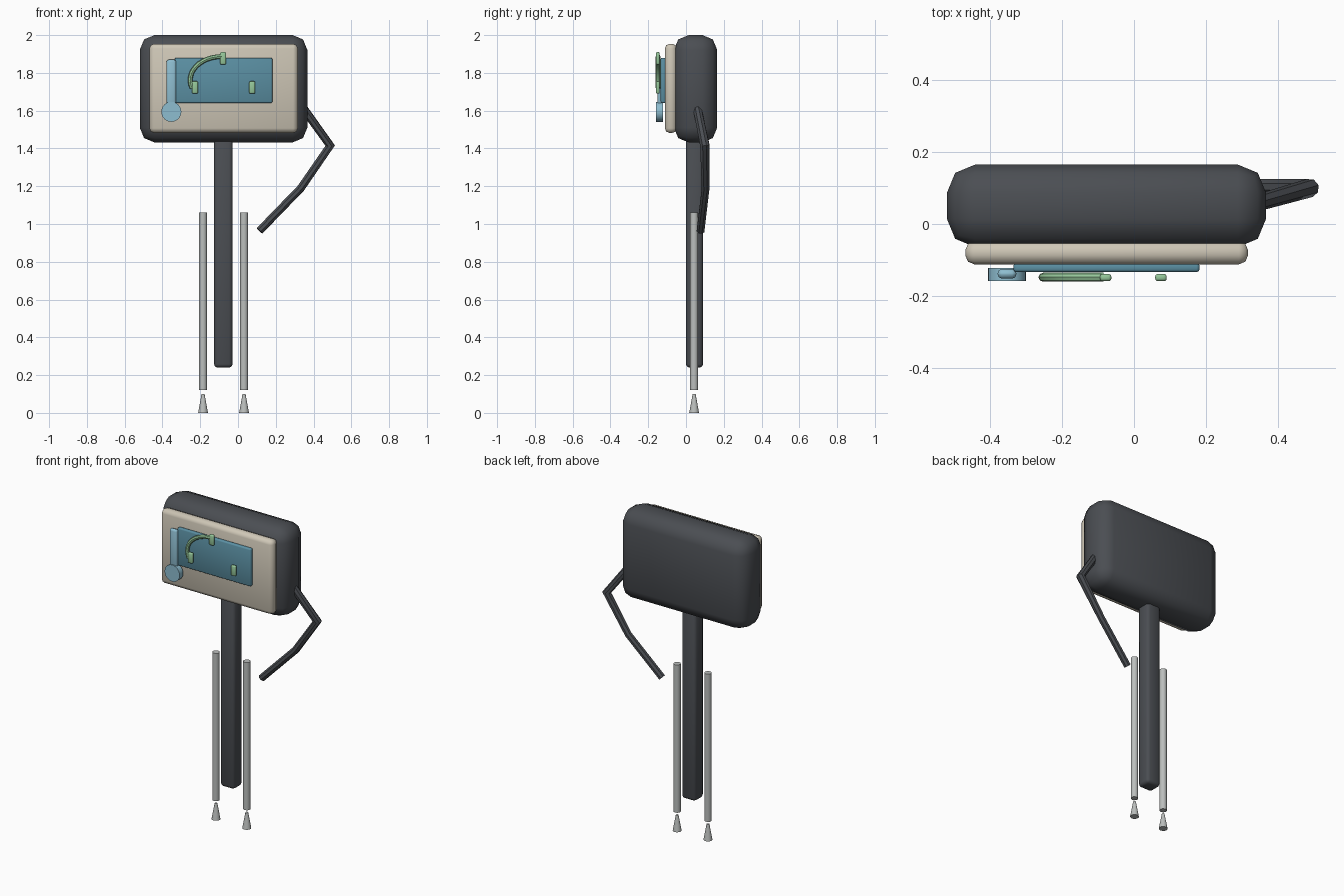
import bpy, math

if "Cube" in bpy.data.objects:
    bpy.data.objects.remove(bpy.data.objects["Cube"])

def material(name, rgb):
    m = bpy.data.materials.new(name)
    m.diffuse_color = (*rgb, 1)
    m.use_nodes = True
    m.node_tree.nodes["Principled BSDF"].inputs["Base Color"].default_value = m.diffuse_color
    return m

dark = material("charcoal", (0.07, 0.076, 0.086))
cream = material("cream", (0.62, 0.57, 0.47))
blue = material("screen_blue", (0.105, 0.28, 0.37))
pale_blue = material("pale_blue", (0.27, 0.51, 0.63))
green = material("soft_green", (0.30, 0.57, 0.32))
silver = material("silver", (0.50, 0.52, 0.51))

def finish(name, mat, angle=40):
    ob = bpy.context.object
    ob.name = name
    ob.data.materials.clear()
    ob.data.materials.append(mat)
    bpy.ops.object.shade_smooth_by_angle(angle=math.radians(angle))
    return ob

def box(name, mat, x, y, z, bevel, segments=2):
    """Bevelled box from (min, max) ranges."""
    bpy.ops.mesh.primitive_cube_add(size=1, location=[sum(r) / 2 for r in (x, y, z)])
    ob = bpy.context.object
    ob.scale = [r[1] - r[0] for r in (x, y, z)]
    bpy.ops.object.transform_apply(location=False, rotation=False, scale=True)
    b = ob.modifiers.new("bevel", 'BEVEL')
    b.width, b.segments = bevel, segments
    bpy.ops.object.modifier_apply(modifier=b.name)
    return finish(name, mat, 50)

def tube(name, mat, points, radius, scales=None, resolution=2):
    """Capped round tube along straight segments."""
    cu = bpy.data.curves.new(name, 'CURVE')
    cu.dimensions, cu.bevel_depth = '3D', radius
    cu.bevel_resolution, cu.use_fill_caps = resolution, True
    sp = cu.splines.new('POLY')
    sp.points.add(len(points) - 1)
    for i, p in enumerate(points):
        sp.points[i].co = (*p, 1)
        sp.points[i].radius = scales[i] if scales else 1
    ob = bpy.data.objects.new(name, cu)
    bpy.context.collection.objects.link(ob)
    bpy.ops.object.select_all(action='DESELECT')
    ob.select_set(True)
    bpy.context.view_layer.objects.active = ob
    bpy.ops.object.convert(target='MESH')
    return finish(name, mat)

# Head and face panel
box("head", dark, (-0.52, 0.367), (-0.064, 0.165), (1.432, 2.0), 0.078)
box("face_panel", cream, (-0.469, 0.317), (-0.112, -0.048), (1.482, 1.954), 0.025)
box("screen", blue, (-0.335, 0.182), (-0.134, -0.108), (1.64, 1.88), 0.008)

# Lever with round knob
box("lever", pale_blue, (-0.379, -0.327), (-0.152, -0.125), (1.58, 1.87), 0.012)
bpy.ops.mesh.primitive_cylinder_add(vertices=24, radius=0.053, depth=0.036,
                                    location=(-0.353, -0.14, 1.594),
                                    rotation=(math.pi / 2, 0, 0))
finish("lever_knob", pale_blue)

# Green arc and tabs
arc = []
for i in range(13):
    a = math.radians(200 - 110 * i / 12)
    arc.append((-0.085 + 0.168 * math.cos(a), -0.148, 1.762 + 0.125 * math.sin(a)))
tube("arc", green, arc, 0.0125)
for i, (x, z) in enumerate([(-0.228, 1.723), (-0.079, 1.877), (0.075, 1.723)]):
    box(f"tab_{i + 1}", green, (x - 0.016, x + 0.016), (-0.159, -0.139),
        (z - 0.033, z + 0.033), 0.007)

# Central post
box("post", dark, (-0.127, -0.029), (0.0, 0.09), (0.24, 1.46), 0.018)

# Bent arm
tube("arm", dark, [(0.33, 0.055, 1.635), (0.488, 0.1, 1.415),
                   (0.333, 0.104, 1.19), (0.114, 0.077, 0.964)],
     0.022, (1.05, 1.2, 1, 1))

# Side rods with tapered feet
for side, x in (("left", -0.185), ("right", 0.032)):
    bpy.ops.mesh.primitive_cylinder_add(vertices=12, radius=0.0215, depth=0.94,
                                        location=(x, 0.043, 0.592))
    finish(f"{side}_rod", silver)
    bpy.ops.mesh.primitive_cone_add(vertices=12, radius1=0.026, radius2=0.008,
                                    depth=0.1, location=(x, 0.043, 0.05))
    finish(f"{side}_foot", silver)
